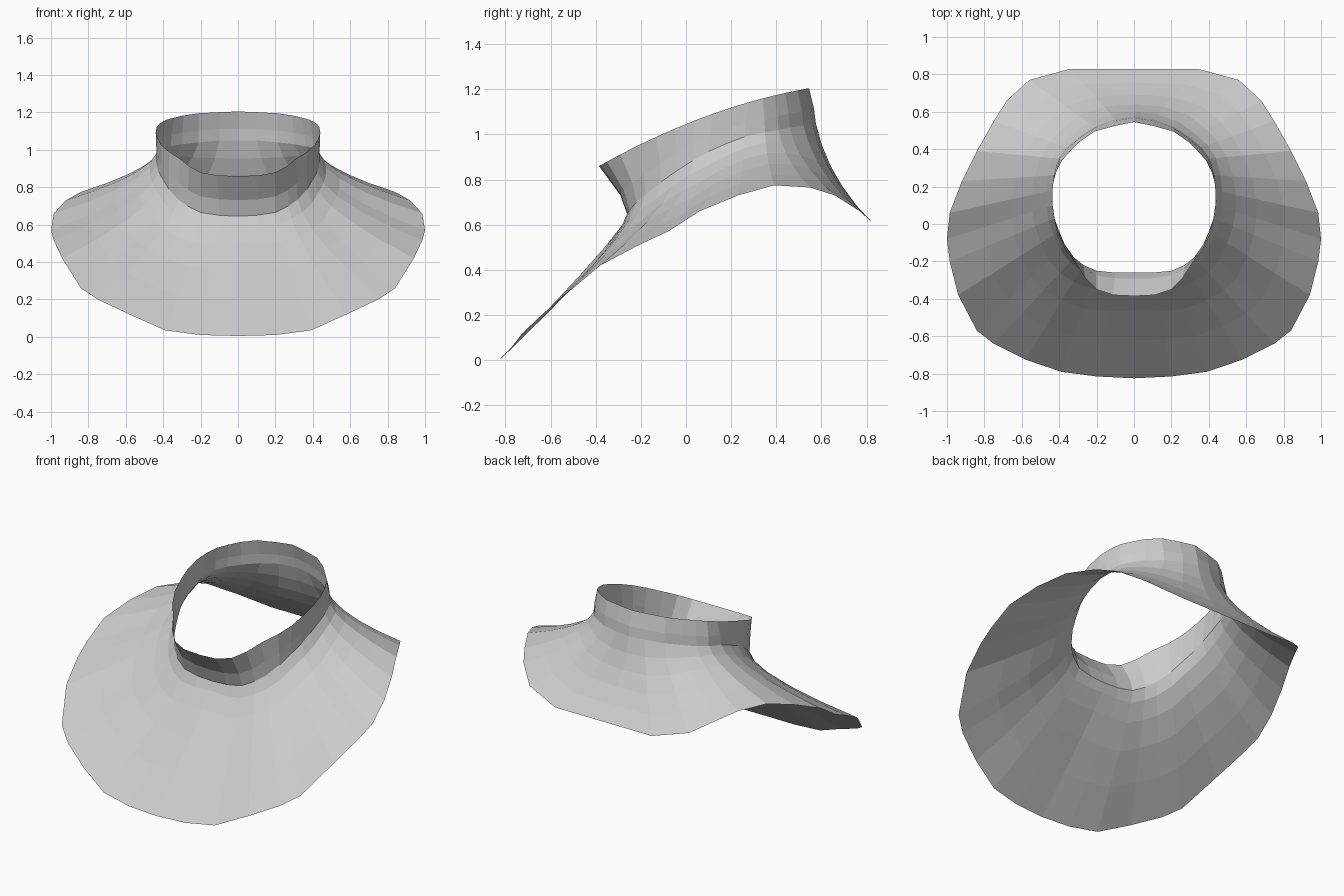
import bpy
import bmesh
from mathutils import Vector

# Remove the default cube only
default_cube = bpy.data.objects.get("Cube")
if default_cube:
    bpy.data.objects.remove(default_cube, do_unlink=True)


def make_material(name, colour):
    material = bpy.data.materials.new(name)
    material.use_nodes = True
    material.diffuse_color = colour
    shader = material.node_tree.nodes["Principled BSDF"]
    shader.inputs["Base Color"].default_value = colour
    return material


# Left half of each guide ring, ordered from the front centre to the back centre
rim_plan = [
    (0, -.385), (.11, -.38), (.2, -.35), (.26, -.29), (.31, -.21), (.37, -.13),
    (.41, -.05), (.43, .04), (.44, .12), (.435, .21), (.415, .28), (.385, .34),
    (.34, .39), (.29, .44), (.21, .495), (.1, .525), (0, .545),
]
neck_ring = [
    (0, -.26, .645), (.1, -.26, .65), (.2, -.25, .665), (.27, -.22, .7),
    (.32, -.18, .735), (.37, -.11, .79), (.4, -.04, .84), (.425, .03, .885),
    (.435, .1, .925), (.435, .18, .96), (.43, .26, .99), (.405, .35, 1.01),
    (.36, .41, 1.02), (.3, .46, 1.03), (.21, .52, 1.04), (.1, .56, 1.05),
    (0, .575, 1.05),
]
hem_ring = [
    (0, -.825, .005), (.2, -.815, .01), (.39, -.79, .035), (.58, -.725, .12),
    (.75, -.64, .2), (.84, -.57, .26), (.94, -.38, .42), (.985, -.2, .515),
    (1, -.08, .57), (.985, .06, .66), (.92, .23, .73), (.84, .39, .775),
    (.75, .55, .765), (.68, .66, .73), (.56, .77, .66), (.34, .83, .605),
    (0, .83, .605),
]


def rim_height(y):
    """Rim slopes up to the back and bows slightly upward in the middle."""
    slope = (y + .385) / .93
    return .86 + .345 * slope + .18 * slope * (1 - slope)


def blend_stations(front, side, back, t):
    """Blend a value from the front, past the side, to the back."""
    if t < .5:
        return front + (side - front) * t * 2
    return side + (back - side) * (t * 2 - 1)


def collar_column(plan, neck, hem, t, flare_steps=5):
    """One strip of points running from the rim, down the neck, to the hem."""
    rim = Vector((plan[0], plan[1], rim_height(plan[1])))
    neck, hem = Vector(neck), Vector(hem)
    middle = rim.lerp(neck, .75)
    middle.z = rim.z + (neck.z - rim.z) * .6
    # The bend is tight at the front and drops steeply at the sides and back
    bend = neck.lerp(hem, blend_stations(.02, .06, .2, t))
    drop = blend_stations(.12, .45, .55, t)
    bend.z = neck.z + (hem.z - neck.z) * drop
    points = [rim, middle]
    for step in range(flare_steps + 1):
        s = step / flare_steps
        points.append(neck.lerp(bend, s).lerp(bend.lerp(hem, s), s))
    return points


# Loft the half collar as a single thin sheet
bm = bmesh.new()
last = len(rim_plan) - 1
columns = []
for index, guides in enumerate(zip(rim_plan, neck_ring, hem_ring)):
    points = collar_column(*guides, index / last)
    columns.append([bm.verts.new(point) for point in points])

for near, far in zip(columns, columns[1:]):
    for row in range(len(near) - 1):
        bm.faces.new((near[row], near[row + 1], far[row + 1], far[row]))

mesh = bpy.data.meshes.new("collar")
bm.to_mesh(mesh)
bm.free()
mesh.materials.append(make_material("light grey", (.6, .6, .6, 1)))

collar = bpy.data.objects.new("collar", mesh)
bpy.context.collection.objects.link(collar)

# Mirror to the right half and weld the centre seam
mirror = collar.modifiers.new("mirror", "MIRROR")
mirror.use_axis[0] = True
mirror.use_clip = True
mirror.merge_threshold = .001
